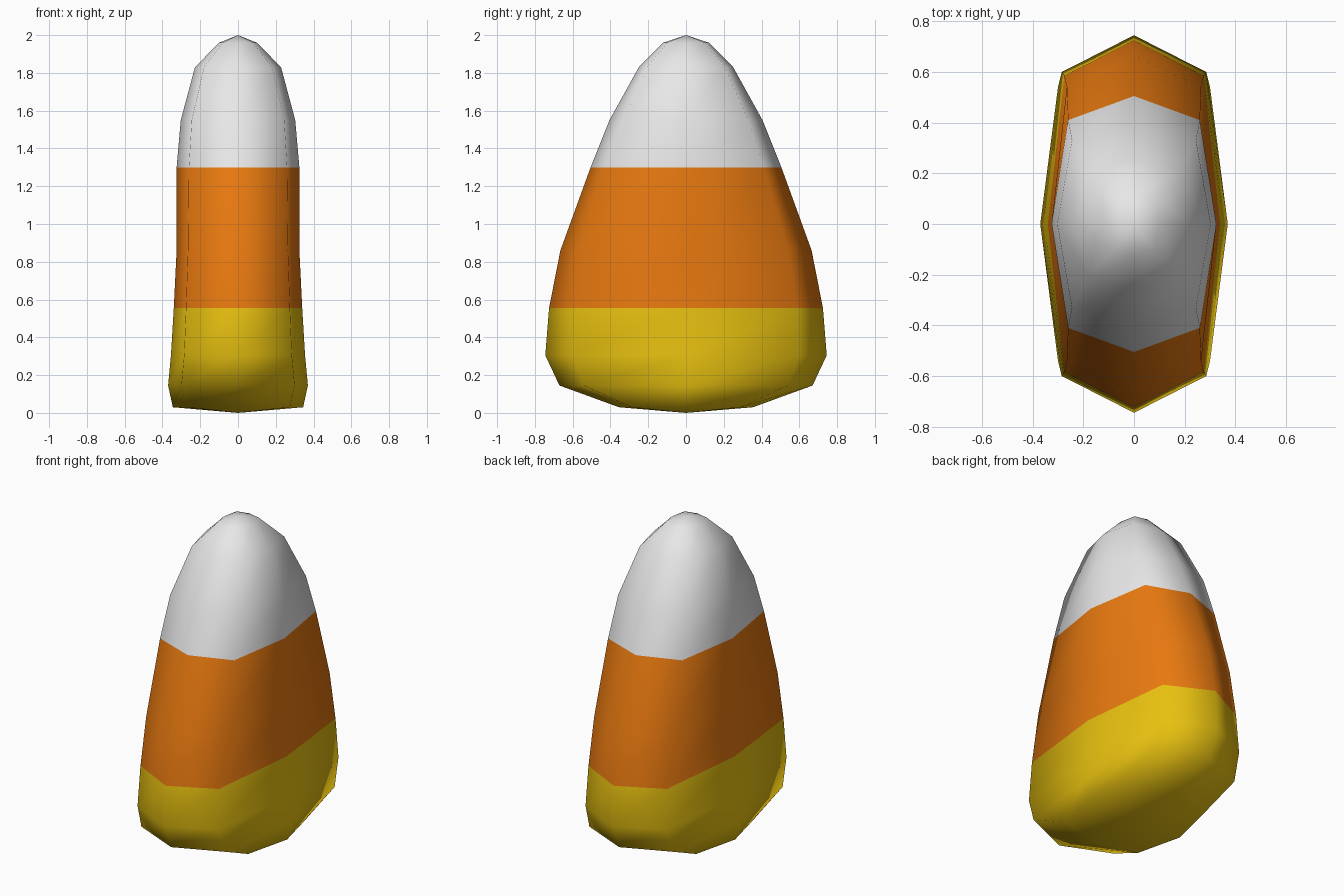
import bpy, bmesh

if "Cube" in bpy.data.objects:
    bpy.data.objects.remove(bpy.data.objects["Cube"])

# Ring profile: height, side half-width x, end half-depth y, corner x, corner y
RINGS = [
    (0.03, 0.345, 0.355, 0.275, 0.29),
    (0.145, 0.37, 0.67, 0.30, 0.54),
    (0.305, 0.355, 0.745, 0.285, 0.60),
    (0.555, 0.34, 0.725, 0.275, 0.585),
    (0.86, 0.325, 0.665, 0.265, 0.54),
    (1.30, 0.325, 0.505, 0.26, 0.41),
    (1.55, 0.303, 0.405, 0.245, 0.33),
    (1.83, 0.228, 0.25, 0.18, 0.205),
    (1.96, 0.10, 0.12, 0.08, 0.10),
]


def material(name, color):
    m = bpy.data.materials.new(name)
    m.diffuse_color = (*color, 1)
    m.use_nodes = True
    m.node_tree.nodes["Principled BSDF"].inputs["Base Color"].default_value = m.diffuse_color
    return m


bm = bmesh.new()

# Eight-sided rings
loops = []
for z, sx, ey, cx, cy in RINGS:
    pts = [(sx, 0), (cx, cy), (0, ey), (-cx, cy),
           (-sx, 0), (-cx, -cy), (0, -ey), (cx, -cy)]
    loops.append([bm.verts.new((x, y, z)) for x, y in pts])
bottom = bm.verts.new((0, 0, 0.0))
tip = bm.verts.new((0, 0, 2.0))

# Walls, base fan and tip fan
for i in range(8):
    j = (i + 1) % 8
    for a, b in zip(loops, loops[1:]):
        bm.faces.new((a[i], a[j], b[j], b[i]))
    bm.faces.new((bottom, loops[0][j], loops[0][i]))
    bm.faces.new((tip, loops[-1][i], loops[-1][j]))

# Colour bands by height
for f in bm.faces:
    z = f.calc_center_median().z
    f.material_index = 0 if z < 0.555 else 1 if z < 1.30 else 2
    f.smooth = True
bmesh.ops.recalc_face_normals(bm, faces=bm.faces[:])

mesh = bpy.data.meshes.new("candy_body")
bm.to_mesh(mesh)
bm.free()
for name, col in (("yellow", (0.8, 0.53, 0.005)),
                  ("orange", (0.8, 0.19, 0.005)),
                  ("white", (0.8, 0.8, 0.8))):
    mesh.materials.append(material(name, col))
obj = bpy.data.objects.new("candy_body", mesh)
bpy.context.collection.objects.link(obj)
